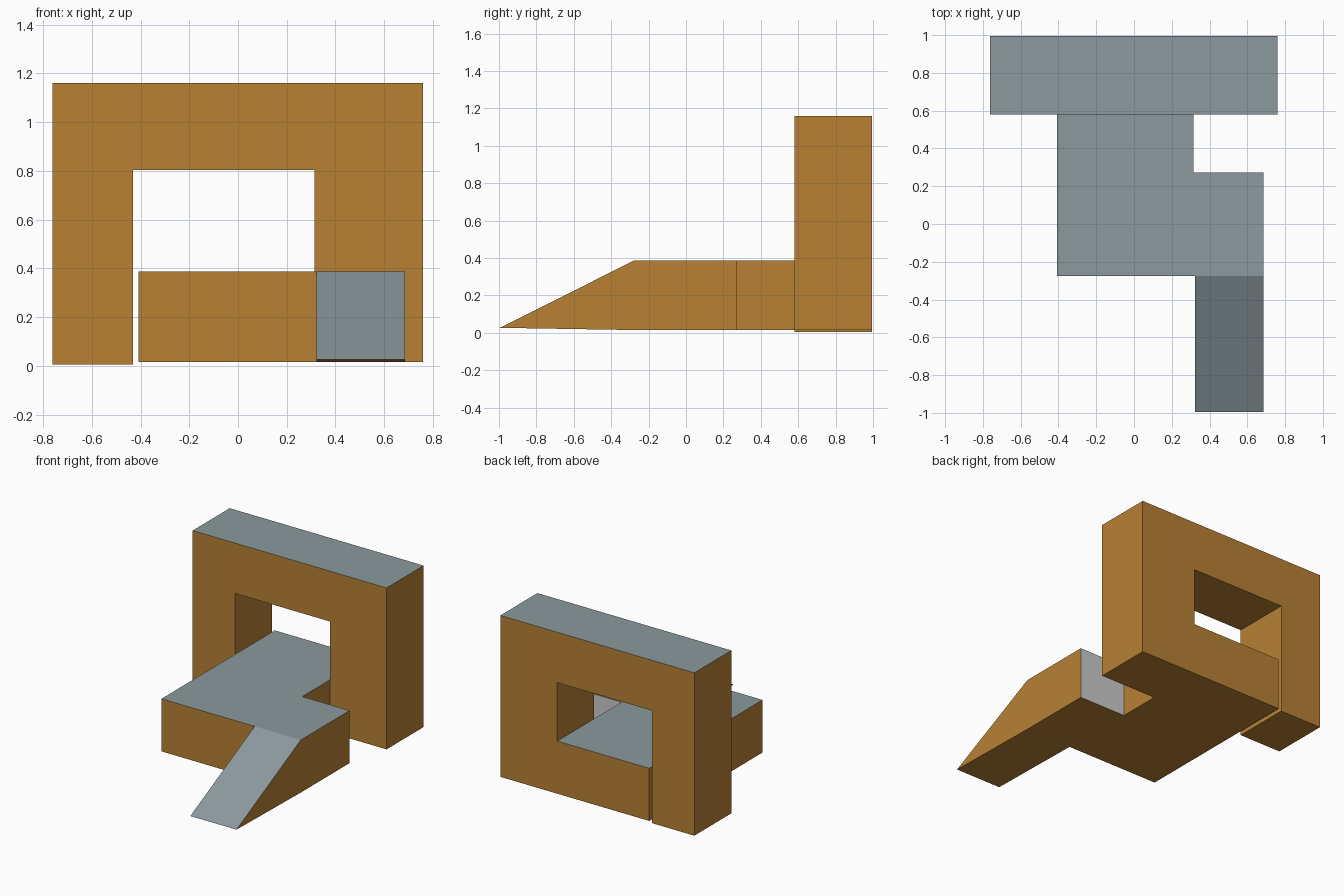
import bpy
import bmesh
from mathutils import Vector

if "Cube" in bpy.data.objects:
    bpy.data.objects.remove(bpy.data.objects["Cube"])


def make_material(name, colour):
    mat = bpy.data.materials.new(name)
    mat.diffuse_color = (*colour, 1)
    mat.use_nodes = True
    mat.node_tree.nodes["Principled BSDF"].inputs["Base Color"].default_value = mat.diffuse_color
    return mat


WOOD = make_material("wood", (0.48, 0.22, 0.035))
SLATE = make_material("slate_top", (0.26, 0.32, 0.34))
GREY = make_material("plain_grey", (0.6, 0.6, 0.6))
DIRS = {"+x": (1, 0, 0), "-x": (-1, 0, 0), "+y": (0, 1, 0),
        "-y": (0, -1, 0), "+z": (0, 0, 1), "-z": (0, 0, -1)}


def prism(name, x, profile, joints=(), grey=()):
    """Extrude a (y, z) profile across x; joints are sides left open against a neighbour."""
    bm = bmesh.new()
    a, b = ([bm.verts.new((px, y, z)) for y, z in profile] for px in x)
    bm.faces.new(a)
    bm.faces.new(b[::-1])
    for i in range(len(profile)):
        j = (i + 1) % len(profile)
        bm.faces.new((a[i], b[i], b[j], a[j]))
    bmesh.ops.recalc_face_normals(bm, faces=bm.faces)
    bm.normal_update()

    def facing(face, keys):
        return any(face.normal.dot(Vector(DIRS[k])) > 0.99 for k in keys)

    # Upward faces are slate, all others wood
    for f in bm.faces:
        f.material_index = 2 if facing(f, grey) else int(f.normal.z > 0.3)
    bmesh.ops.delete(bm, geom=[f for f in bm.faces if facing(f, joints)], context="FACES")
    mesh = bpy.data.meshes.new(name)
    bm.to_mesh(mesh)
    bm.free()
    for mat in (WOOD, SLATE, GREY):
        mesh.materials.append(mat)
    bpy.context.collection.objects.link(bpy.data.objects.new(name, mesh))


def block(name, x, y, z, joints=(), grey=()):
    (y0, y1), (z0, z1) = y, z
    prism(name, x, [(y0, z0), (y1, z0), (y1, z1), (y0, z1)], joints, grey)


# Shared levels and depths
FOOT, DECK, LINTEL, TOP = 0.015, 0.388, 0.803, 1.16
WALL = (0.58, 0.995)
LEFT, MID, RIGHT = (-0.762, -0.43), (-0.43, 0.314), (0.314, 0.76)

# Left column
block("left_column", LEFT, WALL, (0.005, LINTEL), ["+z"])
block("left_column_cap", LEFT, WALL, (LINTEL, TOP), ["-z", "+x"])

# Lintel over the opening
block("lintel", MID, WALL, (LINTEL, TOP), ["-x", "+x"])

# Right column
block("right_column_foot", RIGHT, WALL, (FOOT, DECK), ["+z", "-x"])
block("right_column_middle", RIGHT, WALL, (DECK, LINTEL), ["-z", "+z"])
block("right_column_cap", RIGHT, WALL, (LINTEL, TOP), ["-z", "-x"])

# Deck running forward through the opening, with a side landing
DECK_X = (-0.408, 0.314)
block("deck_rear", DECK_X, (0.272, 0.995), (FOOT, DECK), ["-y"])
block("deck_front", DECK_X, (-0.275, 0.272), (FOOT, DECK), ["+y", "+x"])
block("landing", (0.314, 0.685), (-0.275, 0.272), (FOOT, DECK), ["-x"], grey=["+y"])

# Ramp down to the front
prism("ramp", (0.323, 0.685), [(-0.995, 0.027), (-0.275, FOOT), (-0.275, DECK)], ["+y"])
